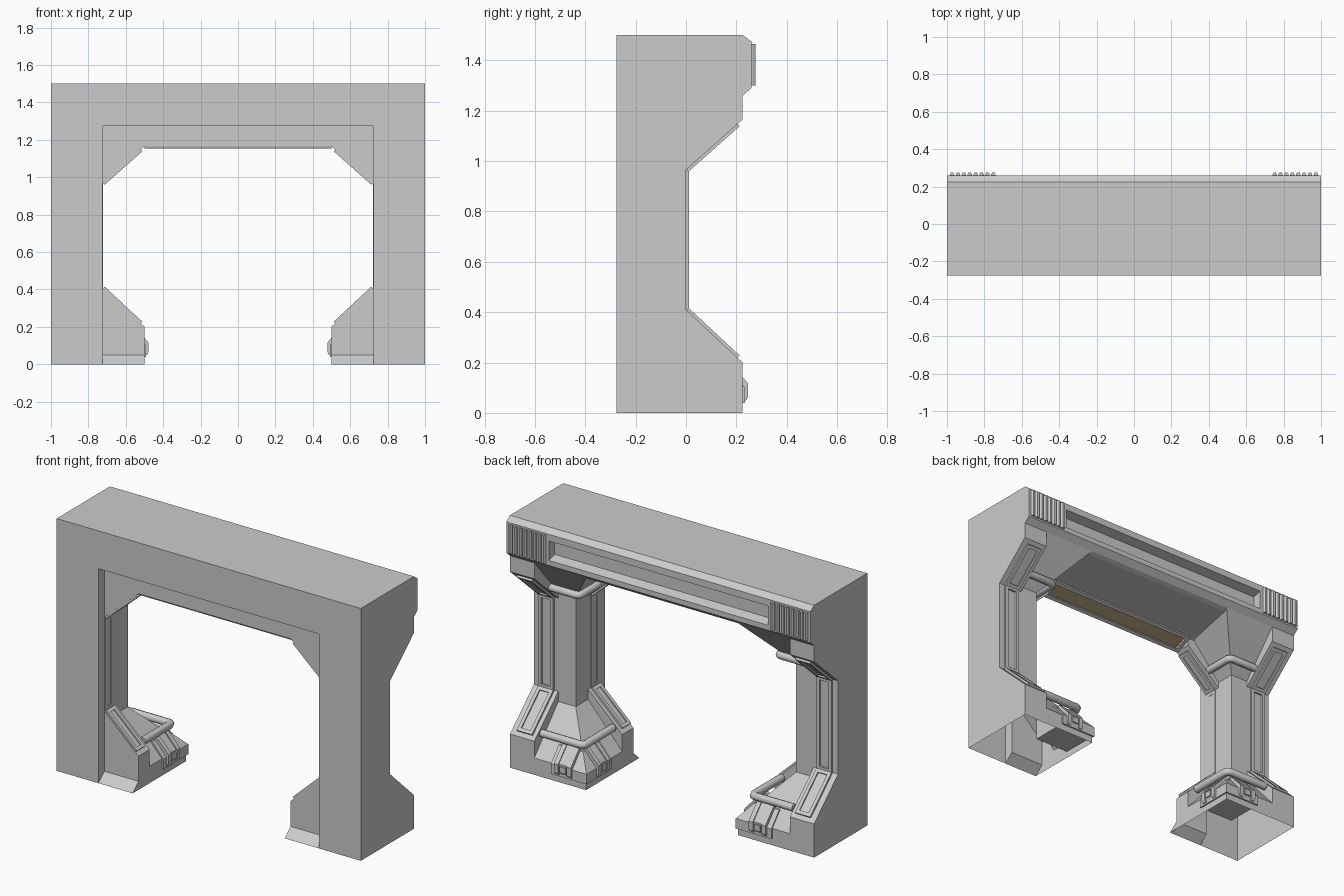
import bpy, bmesh
from mathutils import Vector as V

if "Cube" in bpy.data.objects:
    bpy.data.objects.remove(bpy.data.objects["Cube"])

PX = 0.725          # pillar inner plane; pillar back plane is y = 0


def make(name, parts, mirror=True):
    """Each part is (rings, cap_start, cap_end, diagonal); rings are lofted."""
    bm = bmesh.new()
    for rings, cap0, cap1, diag in parts:
        pb = [[bm.verts.new((PX - p[1], PX - p[0], p[2]) if diag else p) for p in r] for r in rings]
        n = len(rings[0])
        for a, b in zip(pb, pb[1:]):
            for i in range(n):
                bm.faces.new((a[i], a[(i + 1) % n], b[(i + 1) % n], b[i]))
        if cap0:
            bm.faces.new(pb[0])
        if cap1:
            bm.faces.new(pb[-1])
    bmesh.ops.remove_doubles(bm, verts=bm.verts, dist=1e-5)
    bmesh.ops.recalc_face_normals(bm, faces=bm.faces)
    me = bpy.data.meshes.new(name)
    bm.to_mesh(me)
    bm.free()
    ob = bpy.data.objects.new(name, me)
    bpy.context.collection.objects.link(ob)
    if mirror:
        m = ob.modifiers.new("mirror", 'MIRROR')
        m.use_mirror_merge = False
    return ob


def extrude_x(profile, x0, x1, diag=False):
    return ([[(x, y, z) for y, z in profile] for x in (x0, x1)], True, True, diag)


def plate(x0, x1, a, b, h, inset, low, diag=False):
    """Raised frame with a sunken middle, spanning profile points a to b."""
    a, b = V((0, *a)), V((0, *b))
    t = (b - a).normalized()
    n = V((0, t.z, -t.y))
    if n.y < 0:
        n = -n

    def ring(i, d):
        p, q = a + t * i + n * d, b - t * i + n * d
        return [(x0 + i, p.y, p.z), (x1 - i, p.y, p.z), (x1 - i, q.y, q.z), (x0 + i, q.y, q.z)]
    return ([ring(0, -.003), ring(0, h), ring(inset, h), ring(inset, low)], True, True, diag)


# flared leg shell, open underneath: (z, strip flare, corner flare, recess y)
def leg_ring(z, ds, dc, f):
    return [(1, -.275, z), (PX, -.275, z), (PX, f, z), (PX - ds, f, z),
            (PX - ds, -.115, z), (PX - dc, -.115, z), (PX - dc, dc, z),
            (.84, dc, z), (.84, ds, z), (1, ds, z)]


levels = [(0, .225, .225, -.275), (.05, .225, .225, -.22), (.1, .225, .225, -.22),
          (.2, .225, .135, -.22), (.35, .064, 0, -.22), (.41, 0, 0, -.22),
          (.965, 0, 0, -.22), (1.0, .04, 0, -.22), (1.165, .225, .143, -.22),
          (1.26, .225, .225, -.22), (1.29, .225, .225, -.22)]
make("leg", [([leg_ring(*l) for l in levels], False, False, False)])

# lintel: plain ends and a middle with a long recessed channel
low = [(-.275, 1.5), (-.275, 1.275), (-.22, 1.275), (-.22, 1.165), (-.1, 1.215),
       (.2, 1.25), (.225, 1.26), (.26, 1.29)]
top = [(.26, 1.475), (.225, 1.5)]
slot = [(.26, 1.32), (.205, 1.335), (.205, 1.42), (.26, 1.435)]
make("lintel_end", [extrude_x(low + top, .72, 1)])
make("lintel_middle", [extrude_x(low + slot + top, -.72, .72)], False)

# rounded ribs at both ends of the lintel
rib = [(-.012, .255), (-.012, .265), (-.006, .275), (.006, .275), (.012, .265), (.012, .255)]
make("lintel_ribs", [([[(.752 + i * .0315 + x, y, z) for x, y in rib] for z in (1.3, 1.465)],
                      True, True, False) for i in range(8)])

# raised trim panels on both faces of each leg
trims = []
for diag, x1 in ((False, .965), (True, .942)):
    h = .003 if diag else .012
    trims += [plate(.865, x1, (0, .41), (0, .965), h, .02, -.002, diag),
              plate(.865, x1, (.205, .219), (.003, .407), .012, .02, .004, diag),
              plate(.865, x1, (.205, 1.147), (.003, .968), .012, .02, .004, diag)]
make("leg_trim", trims)

# corner bumper at the foot
def bumper_ring(d, z):
    return [(PX, 0, z), (PX - d, 0, z), (PX - d, d, z), (PX, d, z)]


make("foot_bumper", [([bumper_ring(.215, .04), bumper_ring(.234, .04), bumper_ring(.234, .1),
                       bumper_ring(.16, .185), bumper_ring(.12, .185)], True, True, False)])

# clamps over the bumper
clip = [(.21, .05), (.238, .05), (.247, .065), (.247, .115), (.235, .13), (.165, .205), (.14, .18)]
parts = []
for diag in (False, True):
    parts += [extrude_x(clip, .585, .612, diag), extrude_x(clip, .668, .695, diag),
              extrude_x([(y - .008, z) for y, z in clip], .61, .67, diag),
              extrude_x([(.23, .07), (.247, .07), (.247, .105), (.23, .105)], .62, .66, diag)]
make("foot_clamps", parts)


# bent bars at the foot and under the head of each leg
def bent_bar(name, d, z, end, r):
    for s in (-1, 1):
        cu = bpy.data.curves.new(name, 'CURVE')
        cu.dimensions = '3D'
        cu.bevel_depth = r
        cu.bevel_resolution = 2
        cu.use_fill_caps = True
        sp = cu.splines.new('POLY')
        k = .02
        pts = [(end, d), (PX - d + k, d), (PX - d + k * .3, d - k * .3), (PX - d, d - k), (PX - d, PX - end)]
        sp.points.add(len(pts) - 1)
        for p, (x, y) in zip(sp.points, pts):
            p.co = (s * x, y, z, 1)
        bpy.context.collection.objects.link(bpy.data.objects.new(name, cu))


bent_bar("foot_bar", .17, .23, .83, .023)
bent_bar("head_bar", .07, 1.055, .845, .022)

# ceiling light on the sloped underside of the lintel
make("light_frame", [plate(-.5, .5, (-.215, 1.167), (-.1, 1.215), .014, .022, .002)], False)
light = make("light_panel", [plate(-.475, .475, (-.193, 1.176), (-.122, 1.206), .006, .002, .005)], False)
mat = bpy.data.materials.new("warm_light")
mat.diffuse_color = (.42, .34, .19, 1)
mat.use_nodes = True
mat.node_tree.nodes["Principled BSDF"].inputs["Base Color"].default_value = mat.diffuse_color
light.data.materials.append(mat)
